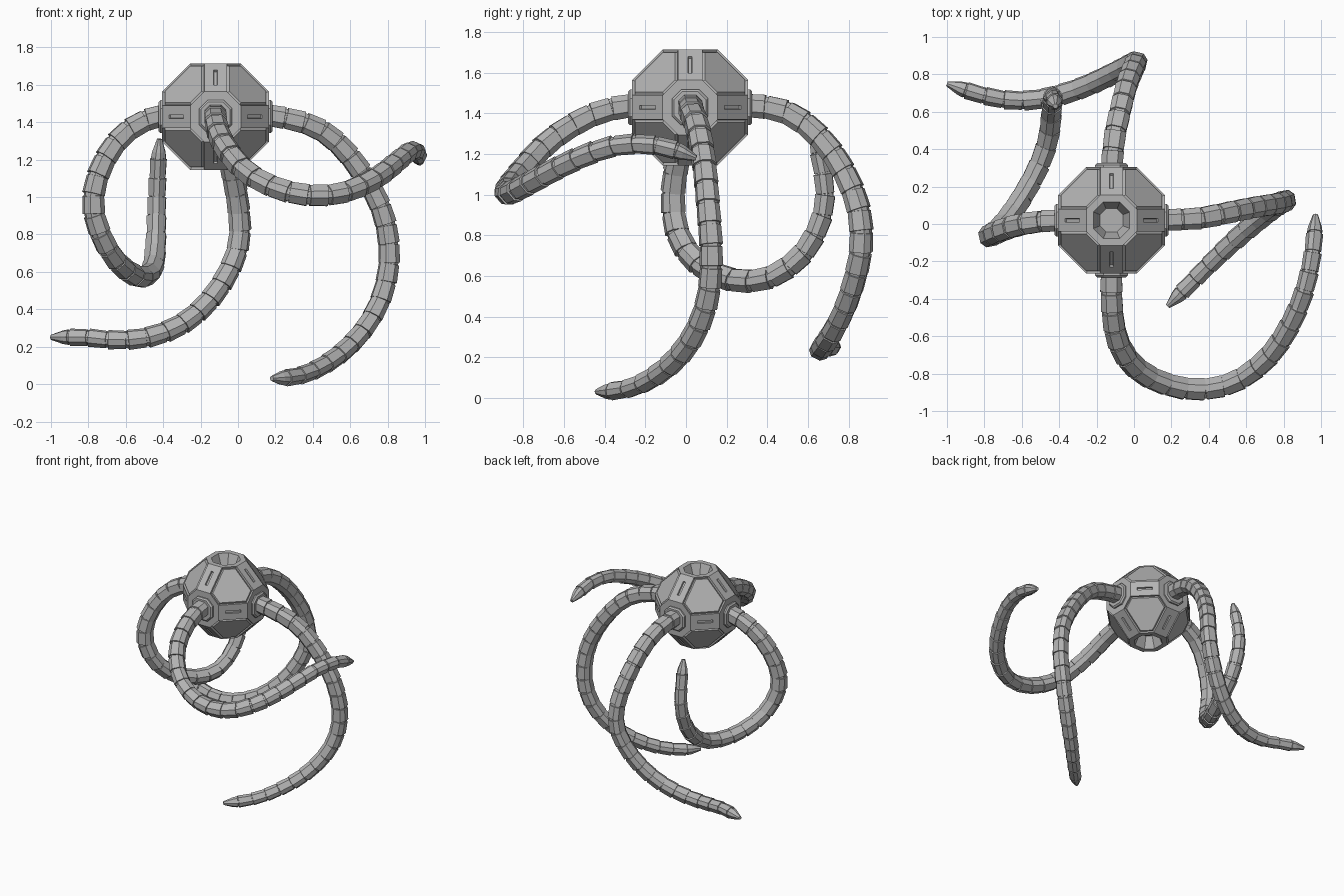
import bpy, bmesh
from mathutils import Vector

cube = bpy.data.objects.get("Cube")
if cube:
    bpy.data.objects.remove(cube, do_unlink=True)

metal = bpy.data.materials.new("grey_metal")
metal.use_nodes = True
grey = (0.45, 0.45, 0.45, 1)
metal.diffuse_color = grey
metal.node_tree.nodes["Principled BSDF"].inputs["Base Color"].default_value = grey

CENTRE = Vector((-0.12, 0.02, 1.43))
REACH = 0.285   # centre to each flat socket face
PROFILE = [(1, -.5), (1, .5), (.5, 1), (-.5, 1), (-1, .5), (-1, -.5), (-.5, -1), (.5, -1)]


def finish(bm, name):
    bmesh.ops.recalc_face_normals(bm, faces=bm.faces)
    mesh = bpy.data.meshes.new(name)
    bm.to_mesh(mesh)
    bm.free()
    mesh.materials.append(metal)
    bpy.context.collection.objects.link(bpy.data.objects.new(name, mesh))


def loft(name, rings):
    """Skin chamfered square rings given as (centre, side, up, half width)."""
    bm = bmesh.new()
    loops = [[bm.verts.new(c + (u * a + v * b) * r) for a, b in PROFILE] for c, u, v, r in rings]
    for low, high in zip(loops, loops[1:]):
        for i in range(8):
            j = (i + 1) % 8
            bm.faces.new((low[i], low[j], high[j], high[i]))
    bm.faces.new(loops[0])
    bm.faces.new(loops[-1])
    finish(bm, name)


def inset(bm, faces, thickness, depth):
    bmesh.ops.inset_individual(bm, faces=faces, thickness=thickness, depth=depth,
                               use_even_offset=True)


def build_body():
    # Faceted shell: eight panels, twelve bands and six sockets
    bm = bmesh.new()
    wide, narrow = 0.135, 0.06
    signs = (-1, 1)
    for a, b, c in ((0, 1, 2), (0, 2, 1), (1, 0, 2), (1, 2, 0), (2, 0, 1), (2, 1, 0)):
        for sa in signs:
            for sb in signs:
                for sc in signs:
                    p = Vector()
                    p[a], p[b], p[c] = sa * REACH, sb * wide, sc * narrow
                    bm.verts.new(p + CENTRE)
    bmesh.ops.convex_hull(bm, input=bm.verts)
    bmesh.ops.dissolve_limit(bm, angle_limit=0.02, verts=bm.verts, edges=bm.edges)
    bmesh.ops.recalc_face_normals(bm, faces=bm.faces)
    panels = [f for f in bm.faces if len(f.verts) == 6]
    bands = [f for f in bm.faces if len(f.verts) == 4]
    openings = [f for f in bm.faces if len(f.verts) == 8 and abs(f.normal.z) > 0.9]
    # Grooves around the panels
    inset(bm, panels, 0.010, -0.012)
    inset(bm, panels, 0.008, 0.012)
    # Slit along the middle of each band
    inset(bm, bands, 0.050, 0)
    inset(bm, bands, 0.002, -0.012)
    # Funnel openings in the top and bottom
    inset(bm, openings, 0.038, 0)
    inset(bm, openings, 0.035, -0.09)
    finish(bm, "body_shell")


def smooth_path(points):
    """Dense curve through the points with running lengths."""
    pts = [Vector(p) for p in points]
    pts = [pts[0] * 2 - pts[1]] + pts + [pts[-1] * 2 - pts[-2]]
    out = []
    for a, b, c, d in zip(pts, pts[1:], pts[2:], pts[3:]):
        for k in range(16):
            t = k / 16
            out.append(b + (c - a) * (t / 2) + (a * 2 - b * 5 + c * 4 - d) * (t * t / 2)
                       + (b * 3 - a - c * 3 + d) * (t ** 3 / 2))
    out.append(pts[-2])
    lengths = [0]
    for a, b in zip(out, out[1:]):
        lengths.append(lengths[-1] + (b - a).length)
    return out, lengths


def point_at(path, lengths, s):
    i = 0
    while i < len(path) - 2 and lengths[i + 1] < s:
        i += 1
    return path[i].lerp(path[i + 1], (s - lengths[i]) / (lengths[i + 1] - lengths[i]))


def half_width(f):
    return 0.058 - 0.010 * f - 0.012 * max(0, f - 0.7) / 0.3


def build_tentacle(name, points):
    # Straight rigid links with a narrow groove at each joint
    path, lengths = smooth_path(points)
    count = round(lengths[-1] / 0.105)
    joints = [point_at(path, lengths, lengths[-1] * i / count) for i in range(count + 1)]
    rings = []
    up = Vector((0, 0, 1))
    for i, (a, b) in enumerate(zip(joints, joints[1:])):
        along = (b - a).normalized()
        side = along.cross(up).normalized()
        up = side.cross(along)
        r = half_width(i / count)
        if i == count - 1:
            steps = ((0.02, 0.88), (0.04, 0.98), (0.35, 0.85), (1, 0.32))
        else:
            steps = ((0.03, 0.86), (0.04, 0.97), (0.95, 1.02), (0.96, 0.86))
        rings += [(a.lerp(b, t), side, up, r * k) for t, k in steps]
    loft(name, rings)


def build_collar(name, out):
    # Raised octagonal collar where a tentacle leaves the shell
    up = Vector((0, 0, 1))
    side = out.cross(up)
    loft(name, [(CENTRE + out * d, side, up, r)
                for d, r in ((0.27, 0.088), (0.295, 0.088), (0.305, 0.078))])


build_body()

for label, direction in (("front", (0, -1, 0)), ("left", (1, 0, 0)),
                         ("back", (0, 1, 0)), ("right", (-1, 0, 0))):
    build_collar(label + "_collar", Vector(direction))

build_tentacle("front_tentacle", [
    (-.12, -.26, 1.44), (-.12, -.42, 1.41), (-.10, -.58, 1.33), (-.05, -.7, 1.24),
    (.05, -.8, 1.13), (.2, -.865, 1.05), (.37, -.885, 1.01), (.55, -.84, 1.02),
    (.72, -.71, 1.09), (.84, -.53, 1.18), (.92, -.33, 1.245), (.96, -.12, 1.24),
    (.97, .05, 1.18)])
build_tentacle("left_tentacle", [
    (.15, .02, 1.44), (.35, .03, 1.40), (.5, .06, 1.32), (.65, .09, 1.15),
    (.77, .11, .93), (.81, .125, .7), (.78, .11, .5), (.7, .05, .33),
    (.58, -.05, .19), (.44, -.18, .09), (.31, -.31, .04), (.18, -.44, .03)])
build_tentacle("back_tentacle", [
    (-.12, .29, 1.44), (-.105, .46, 1.42), (-.075, .6, 1.34), (-.04, .74, 1.18),
    (0, .84, .97), (.01, .865, .78), (-.04, .84, .62), (-.15, .785, .45),
    (-.3, .72, .32), (-.48, .67, .25), (-.65, .66, .235), (-.82, .69, .25),
    (-1, .75, .25)])
build_tentacle("right_tentacle", [
    (-.39, .02, 1.44), (-.54, .01, 1.39), (-.67, -.02, 1.27), (-.755, -.055, 1.1),
    (-.775, -.065, .94), (-.73, -.035, .79), (-.66, .05, .67), (-.57, .19, .59),
    (-.495, .34, .575), (-.455, .47, .62), (-.44, .6, .74), (-.435, .68, .93),
    (-.43, .675, 1.1), (-.42, .63, 1.31)])
